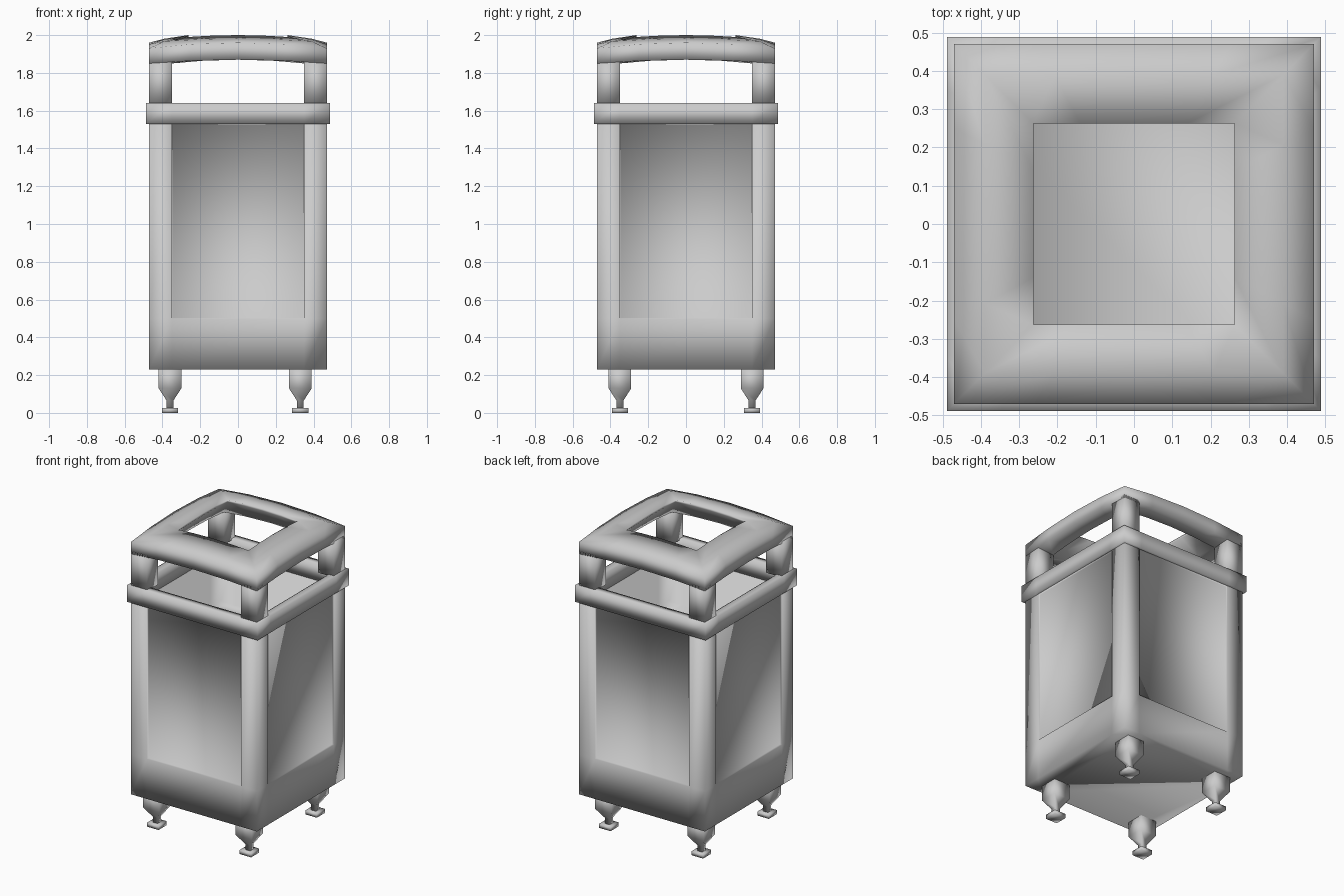
import bpy, bmesh

if "Cube" in bpy.data.objects:
    bpy.data.objects.remove(bpy.data.objects["Cube"], do_unlink=True)

grey = bpy.data.materials.new("light_grey")
grey.use_nodes = True
grey.diffuse_color = (0.6, 0.6, 0.6, 1)
grey.node_tree.nodes["Principled BSDF"].inputs["Base Color"].default_value = (0.6, 0.6, 0.6, 1)

POST = 0.35  # inner edge of the corner posts


def finish(name, bm):
    bmesh.ops.recalc_face_normals(bm, faces=bm.faces)
    mesh = bpy.data.meshes.new(name)
    bm.to_mesh(mesh)
    bm.free()
    mesh.materials.append(grey)
    for p in mesh.polygons:
        p.use_smooth = True
    obj = bpy.data.objects.new(name, mesh)
    bpy.context.collection.objects.link(obj)
    return obj


def square_rings(profile, mids=(-POST, POST), caps=False, closed=False):
    """Sweep (half width, z, rise at mid side) around a square."""
    bm = bmesh.new()
    rings = []
    for half, z, rise in profile:
        ring = []
        for cx, sx, cy, sy in ((0, 1, -1, 0), (1, 0, 0, 1), (0, -1, 1, 0), (-1, 0, 0, -1)):
            for t in (-half, *[m * min(1, half / 0.47) for m in mids]):
                lift = rise * (1 - (t / half) ** 2)
                ring.append(bm.verts.new((cx * half + sx * t, cy * half + sy * t, z + lift)))
        rings.append(ring)
    pairs = list(zip(rings, rings[1:]))
    if closed:
        pairs.append((rings[-1], rings[0]))
    for a, b in pairs:
        n = len(a)
        for i in range(n):
            j = (i + 1) % n
            bm.faces.new((a[i], a[j], b[j], b[i]))
    if caps:
        bm.faces.new(rings[0])
        bm.faces.new(rings[-1])
    return bm


# Hollow body with shallow recessed panels
body = square_rings([(0.47, 0.23, 0), (0.47, 0.5, 0), (0.47, 1.53, 0),
                     (0.43, 1.53, 0), (0.43, 1.2, 0)], caps=True)
panels = []
for f in body.faces:
    c = f.calc_center_median()
    if 0.9 < c.z < 1.1 and min(abs(c.x), abs(c.y)) < 0.05 and max(abs(c.x), abs(c.y)) > 0.46:
        panels.append(f)
bmesh.ops.recalc_face_normals(body, faces=body.faces)
bmesh.ops.inset_individual(body, faces=panels, thickness=0.004, depth=-0.012)
finish("body", body)

# Rim band around the mouth
finish("rim", square_rings([(0.488, 1.53, 0), (0.488, 1.64, 0),
                            (0.43, 1.64, 0), (0.43, 1.53, 0)], closed=True))

# Arched roof ring with a square opening
finish("roof", square_rings([(0.47, 1.85, 0.02), (0.47, 1.93, 0.03), (0.39, 1.967, 0.014),
                             (0.263, 1.99, 0.01), (0.263, 1.975, 0.01), (0.35, 1.85, 0.02)],
                            mids=(-0.25, 0, 0.25), closed=True))


def square_column(name, x, y, profile):
    bm = square_rings(profile, mids=(), caps=True)
    bmesh.ops.translate(bm, verts=bm.verts, vec=(x, y, 0))
    finish(name, bm)


# Corner posts and adjustable feet
for sx, side in ((1, "left"), (-1, "right")):
    for sy, end in ((-1, "front"), (1, "back")):
        square_column(f"{end}_{side}_post", sx * 0.41, sy * 0.41,
                      [(0.06, 1.63, 0), (0.06, 1.87, 0)])
        square_column(f"{end}_{side}_leg", sx * 0.345 - 0.015, sy * 0.35,
                      [(0.06, 0.24, 0), (0.06, 0.13, 0), (0.018, 0.065, 0), (0.018, 0.025, 0)])
        square_column(f"{end}_{side}_foot", sx * 0.345 - 0.015, sy * 0.35,
                      [(0.043, 0, 0), (0.043, 0.027, 0)])
